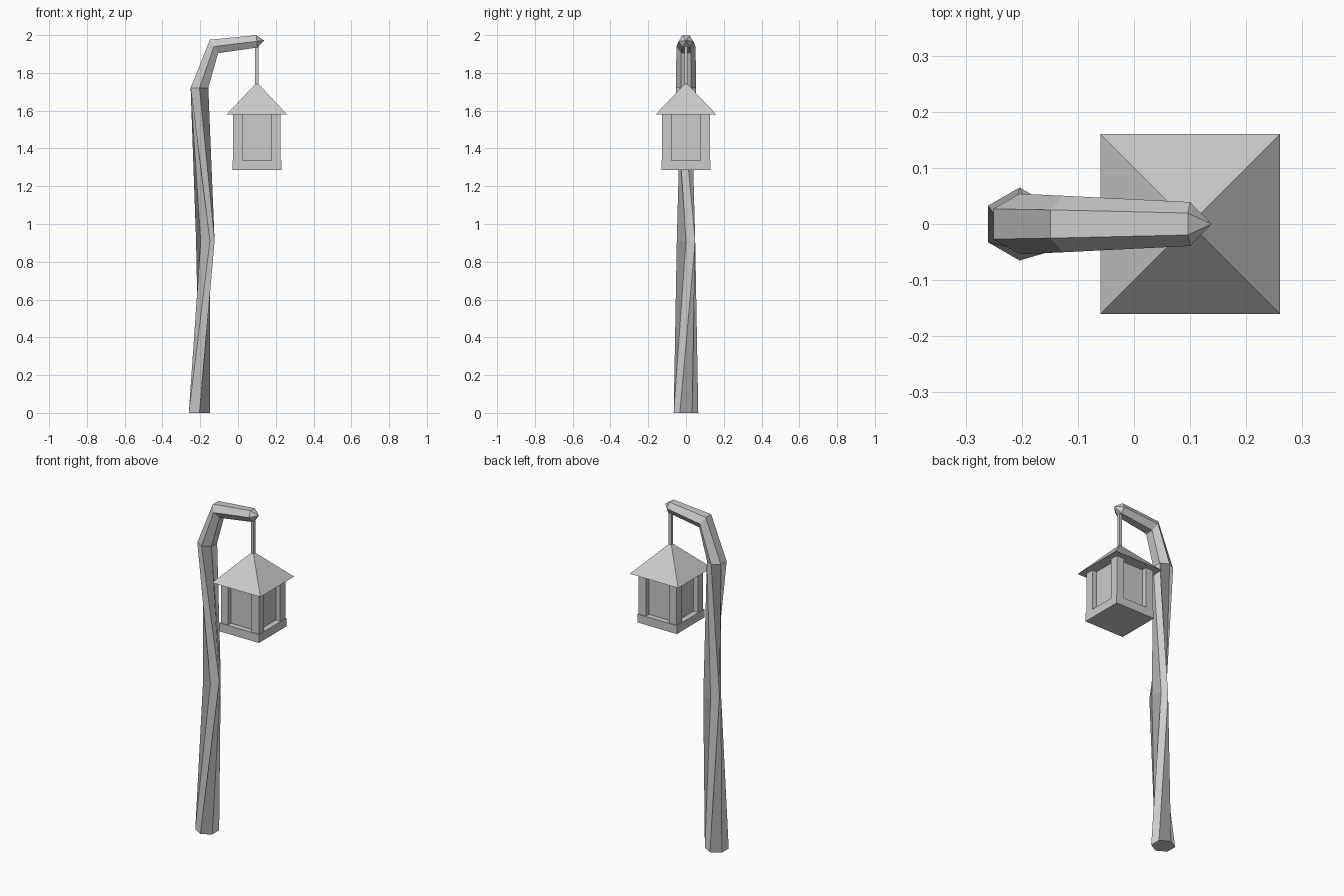
import bpy, bmesh
from math import radians, cos, sin
from mathutils import Vector

if "Cube" in bpy.data.objects:
    bpy.data.objects.remove(bpy.data.objects["Cube"])

CX = 0.10  # lantern centre line


def finish(name, bm):
    bmesh.ops.recalc_face_normals(bm, faces=bm.faces)
    me = bpy.data.meshes.new(name)
    bm.to_mesh(me)
    bm.free()
    ob = bpy.data.objects.new(name, me)
    bpy.context.collection.objects.link(ob)
    return ob


def box(name, x, y, z0, z1, half):
    bm = bmesh.new()
    bmesh.ops.create_cube(bm, size=1)
    for v in bm.verts:
        v.co = (x + v.co.x * 2 * half, y + v.co.y * 2 * half,
                z0 + (v.co.z + 0.5) * (z1 - z0))
    return finish(name, bm)


# Twisted hexagonal post with bent arm: (x, z, radius, y scale, twist, section axis)
rings = [
    (-0.204, 0.00, 0.065, 1.0, 0, (1, 0, 0)),
    (-0.173, 0.91, 0.049, 1.15, 90, (1, 0, 0)),
    (-0.204, 1.72, 0.054, 1.0, 0, (1, 0, 0)),
    (-0.127, 1.94, 0.048, 1.05, 0, (0.52, 0, -0.85)),
    (0.100, 1.967, 0.038, 1.03, 0, (0.12, 0, -0.99)),
]
bm = bmesh.new()
loops = []
for x, z, r, sy, twist, axis in rings:
    u = Vector(axis).normalized()
    loop = []
    for k in range(6):
        a = radians(30 + 60 * k + twist)
        loop.append(bm.verts.new(Vector((x, 0, z)) + u * (r * cos(a))
                                 + Vector((0, r * sy * sin(a), 0))))
    loops.append(loop)
for a, b in zip(loops, loops[1:]):
    for k in range(6):
        n = (k + 1) % 6
        bm.faces.new((a[k], a[n], b[n], b[k]))
bm.faces.new(loops[0])
tip = bm.verts.new((0.138, 0, 1.972))
for k in range(6):
    bm.faces.new((loops[-1][k], loops[-1][(k + 1) % 6], tip))
finish("post_and_arm", bm)

# Hanging rod
box("hanging_rod", CX, 0, 1.72, 1.95, 0.009)

# Pyramid roof
bm = bmesh.new()
bmesh.ops.create_cone(bm, cap_ends=True, segments=4, radius1=0.16 * 2 ** 0.5,
                      radius2=0.009 * 2 ** 0.5, depth=0.16)
for v in bm.verts:
    c = v.co.copy()
    s = radians(45)
    if abs(c.x) < 1e-5 or abs(c.y) < 1e-5:  # turn the corners onto the diagonals
        c.x, c.y = c.x * cos(s) - c.y * sin(s), c.x * sin(s) + c.y * cos(s)
    v.co = (c.x + CX, c.y, c.z + 1.66)
finish("lantern_roof", bm)

# Lantern body: base, recessed panes, four corner posts
box("lantern_base", CX, 0, 1.285, 1.335, 0.13)
box("lantern_panes", CX, 0, 1.335, 1.58, 0.097)
for i, (sx, sy) in enumerate([(1, 1), (-1, 1), (-1, -1), (1, -1)]):
    box(f"corner_post_{i + 1}", CX + sx * 0.1015, sy * 0.1015, 1.335, 1.58, 0.0245)
